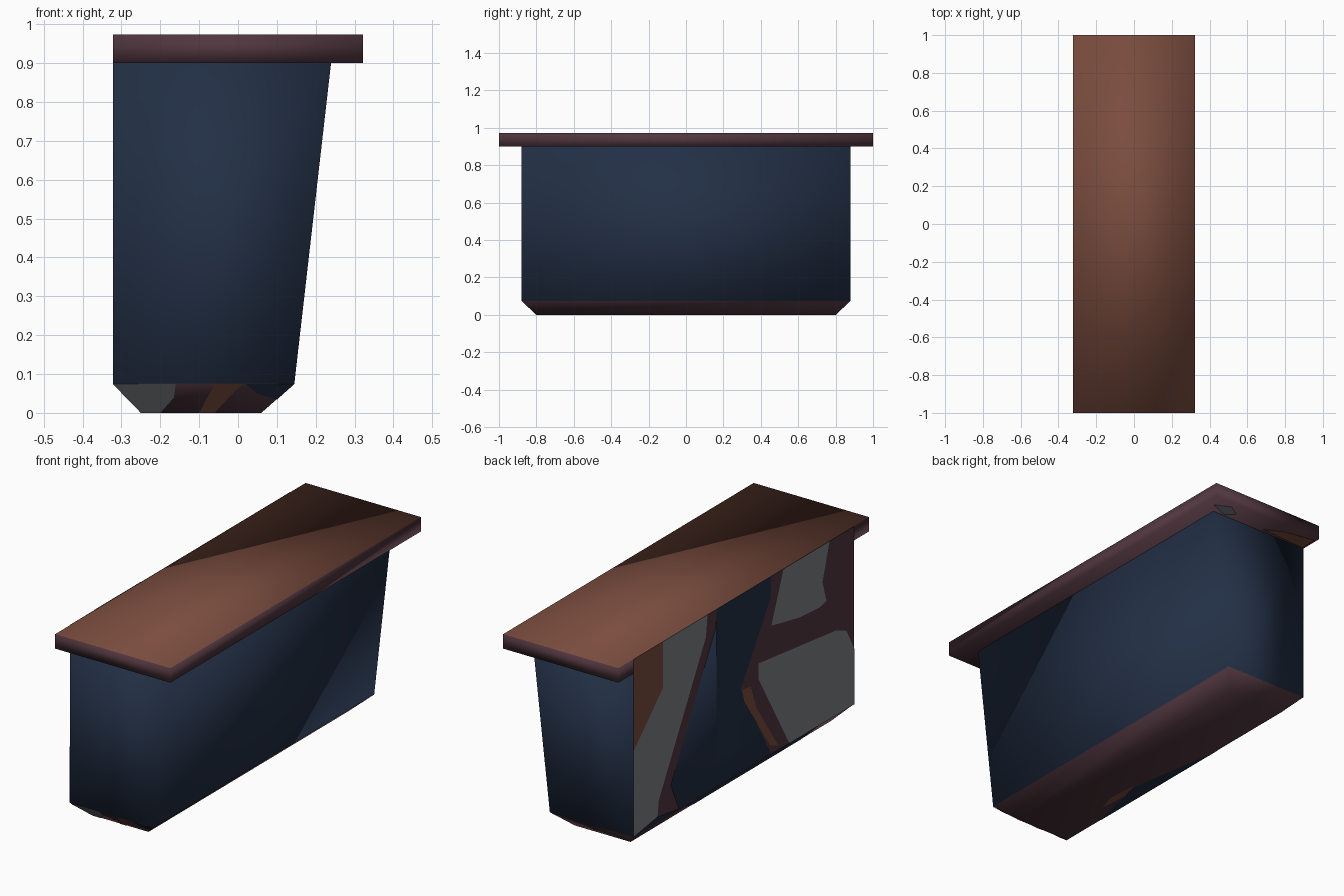
import bpy, bmesh

if "Cube" in bpy.data.objects:
    bpy.data.objects.remove(bpy.data.objects["Cube"])


def material(name, rgb):
    m = bpy.data.materials.new(name)
    lin = [((c / 255 + 0.055) / 1.055) ** 2.4 for c in rgb]
    m.diffuse_color = (*lin, 1)
    m.use_nodes = True
    m.node_tree.nodes["Principled BSDF"].inputs["Base Color"].default_value = m.diffuse_color
    return m


NAVY = material("navy", (34, 47, 69))
MAROON = material("maroon", (80, 54, 62))
BROWN = material("brown", (122, 76, 62))
GREY = material("grey", (124, 129, 131))


def build(name, verts, faces, mats, rule=None, smooth=True):
    me = bpy.data.meshes.new(name)
    me.from_pydata(verts, [], faces)
    for m in mats:
        me.materials.append(m)
    ob = bpy.data.objects.new(name, me)
    bpy.context.collection.objects.link(ob)
    for p in me.polygons:
        p.use_smooth = smooth
        if rule:
            p.material_index = rule(p)
    return ob


def loft(name, rings, mats, rule):
    """Closed stack of rectangles (x0, x1, y half width, z)."""
    verts, faces = [], []
    for x0, x1, y, z in rings:
        verts += [(x0, -y, z), (x1, -y, z), (x1, y, z), (x0, y, z)]
    for r in range(len(rings) - 1):
        for i in range(4):
            a, b = r * 4 + i, r * 4 + (i + 1) % 4
            faces.append((a, b, b + 4, a + 4))
    n = len(verts)
    faces += [(3, 2, 1, 0), (n - 4, n - 3, n - 2, n - 1)]
    return build(name, verts, faces, mats, rule)


# Tapered body with a chamfered foot
loft("body", [(-0.25, 0.06, 0.80, 0), (-0.322, 0.145, 0.88, 0.075),
              (-0.322, 0.24, 0.88, 0.905)], [NAVY, MAROON],
     lambda p: 1 if p.center.z < 0.07 else 0)

# Flat lid slab
loft("lid", [(-0.322, 0.322, 1.0, 0.90), (-0.322, 0.322, 1.0, 0.973)],
     [MAROON, BROWN], lambda p: 1 if p.normal.z > 0.5 else 0)


def plate(name, mat, pts, outward):
    """Thin flat patch turned to face outward."""
    ob = build(name, pts, [tuple(range(len(pts)))], [mat], smooth=False)
    n = ob.data.polygons[0].normal
    if sum(a * b for a, b in zip(n, outward)) < 0:
        ob.data.flip_normals()


def left_patch(name, mat, layer, yz):
    plate(name, mat, [(-0.322 - 0.002 * layer, y, z) for y, z in yz], (-1, 0, 0))


# Patches on the flat left side, running over the lid edge
left_patch("left_navy_panel", NAVY, 1,
           [(.22, .973), (-.22, .973), (-.22, .87), (.02, .5), (.02, .2), (.22, .2)])
left_patch("left_brown_patch", BROWN, 1,
           [(.88, .51), (.88, .973), (.648, .973), (.648, .738)])
left_patch("left_grey_band", GREY, 1,
           [(.648, .973), (.29, .973), (.304, .863), (.68, .183), (.69, .104),
            (.88, .075), (.88, .51), (.648, .738)])
left_patch("left_maroon_band", MAROON, 1,
           [(.29, .973), (.216, .973), (.224, .884), (.584, .223), (.52, .08),
            (.69, .104), (.68, .183), (.304, .863)])
left_patch("left_maroon_field", MAROON, 1,
           [(-.216, .973), (-.216, .868), (.024, .497), (-.216, .075),
            (-.88, .075), (-.88, .973)])
left_patch("left_grey_upper", GREY, 2,
           [(-.312, .973), (-.68, .973), (-.624, .787), (-.656, .682),
            (-.60, .67), (-.44, .68), (-.216, .724)])
left_patch("left_grey_lower", GREY, 2,
           [(-.112, .573), (-.736, .503), (-.816, .469), (-.88, .353),
            (-.88, .075), (-.36, .075), (-.112, .496)])
left_patch("left_brown_sliver", BROWN, 2,
           [(.02, .49), (-.05, .48), (-.10, .35), (-.27, .10), (-.21, .12), (0, .42)])


# Patches on the front chamfer
def foot_patch(name, mat, xz):
    plate(name, mat, [(x, -0.80 - 0.08 * z / 0.075 - 0.002, z - 0.001) for x, z in xz],
          (0, -1, -1))


foot_patch("foot_grey", GREY, [(-.322, .075), (-.16, .075), (-.165, .04), (-.2, .001), (-.25, .001)])
foot_patch("foot_brown", BROWN, [(-.06, .075), (.01, .075), (-.02, .045), (-.06, .001), (-.10, .001)])
foot_patch("foot_navy", NAVY, [(.02, .075), (.145, .075), (.10, .035), (.05, .05)])

# Patches on the left chamfer and underside
plate("left_foot_navy", NAVY, [(-.324, .48, .074), (-.324, -.6, .074),
                               (-.252, -.55, 0), (-.252, .3, 0)], (-1, 0, -1))
plate("base_navy", NAVY, [(-.25, .3, -.001), (-.17, -.2, -.001), (-.19, -.3, -.001),
                          (-.25, -.55, -.001)], (0, 0, -1))
plate("base_brown", BROWN, [(-.16, -.18, -.001), (-.15, -.36, -.001),
                            (-.18, -.45, -.001), (-.19, -.3, -.001)], (0, 0, -1))

# Patches under the lid overhang
plate("lid_grey_under", GREY, [(.28, .93, .898), (.2, .97, .898), (.14, .93, .898),
                               (.18, .89, .898)], (0, 0, -1))
plate("lid_brown_under", BROWN, [(-.05, .9, .898), (-.31, .89, .898), (-.31, .98, .898),
                                 (-.15, .95, .898)], (0, 0, -1))
